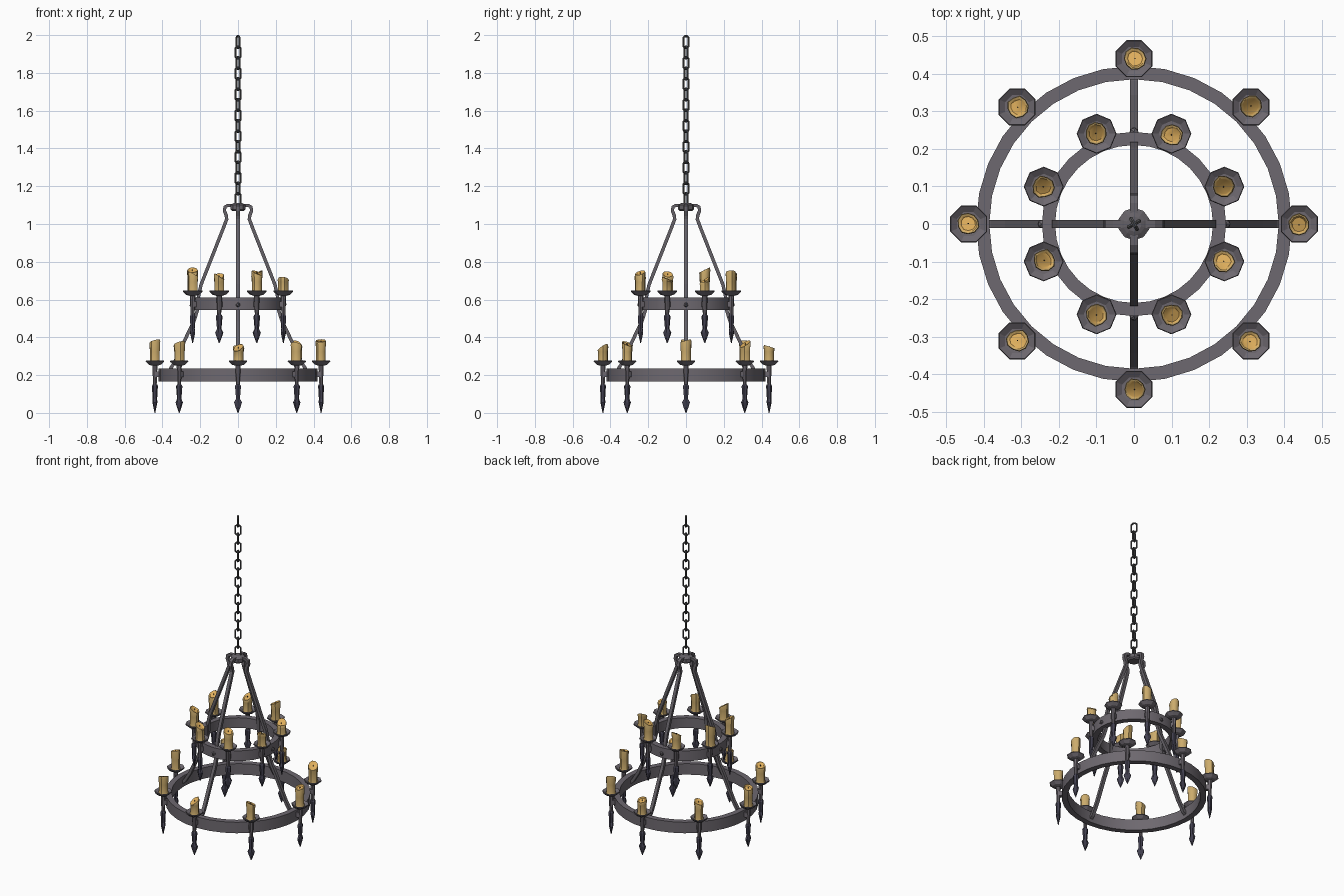
import bpy, bmesh, math, random
from mathutils import Matrix, Vector

if "Cube" in bpy.data.objects:
    bpy.data.objects.remove(bpy.data.objects["Cube"])

random.seed(4)

def mat(name, c):
    m = bpy.data.materials.new(name)
    m.diffuse_color = (*c, 1)
    m.use_nodes = True
    m.node_tree.nodes["Principled BSDF"].inputs["Base Color"].default_value = m.diffuse_color
    return m

IRON = mat("iron", (0.155, 0.14, 0.16))
ARM = mat("arm_iron", (0.13, 0.12, 0.135))
CHAIN = mat("chain_iron", (0.085, 0.085, 0.088))
SPIKE = mat("dark_spike", (0.055, 0.052, 0.08))
WAX = mat("wax", (0.60, 0.41, 0.15))
TOP = mat("melted_wax", (0.74, 0.43, 0.11))
WICK = mat("wick", (0.03, 0.025, 0.02))

def finish(name, bm, mats, smooth=None):
    bmesh.ops.recalc_face_normals(bm, faces=bm.faces)
    me = bpy.data.meshes.new(name)
    bm.to_mesh(me)
    bm.free()
    for m in mats:
        me.materials.append(m)
    ob = bpy.data.objects.new(name, me)
    bpy.context.collection.objects.link(ob)
    if smooth:
        bpy.context.view_layer.objects.active = ob
        ob.select_set(True)
        bpy.ops.object.shade_smooth_by_angle(angle=math.radians(smooth))
        ob.select_set(False)
    return ob

def loft(bm, rings, close=False, caps=True, mi=0):
    """Skin a list of equally long point rings."""
    vs = [[bm.verts.new(p) for p in r] for r in rings]
    n = len(vs[0])
    pairs = list(zip(vs, vs[1:])) + ([(vs[-1], vs[0])] if close else [])
    for a, b in pairs:
        for i in range(n):
            j = (i + 1) % n
            bm.faces.new((a[i], a[j], b[j], b[i])).material_index = mi
    if caps and not close:
        for r in (vs[0], vs[-1]):
            bm.faces.new(r).material_index = mi
    return vs

def circle(rx, ry, z, n, c=(0, 0), off=0.5):
    return [Vector((c[0] + rx * math.cos((i + off) * math.tau / n),
                    c[1] + ry * math.sin((i + off) * math.tau / n), z)) for i in range(n)]

# Iron hoops
def hoop(name, r0, r1, z0, z1, n):
    bm = bmesh.new()
    loft(bm, [circle(r, r, z, n, off=0) for r, z in
              ((r0, z0), (r1, z0), (r1, z1), (r0, z1))], close=True)
    finish(name, bm, [IRON], 25)

hoop("lower_hoop", 0.385, 0.42, 0.165, 0.235, 32)
hoop("upper_hoop", 0.21, 0.245, 0.545, 0.61, 32)

# Four bent arms from the hub to the lower hoop, plus rivets on the upper hoop
PATH = [(0.02, 1.098), (0.055, 1.098), (0.069, 1.09), (0.072, 1.07), (0.062, 1.045),
        (0.06, 1.025), (0.075, 0.985), (0.195, 0.68), (0.209, 0.62), (0.213, 0.55),
        (0.235, 0.48), (0.27, 0.41), (0.335, 0.27), (0.375, 0.205), (0.39, 0.195)]
for k in range(4):
    rot = Matrix.Rotation(k * math.pi / 2, 3, 'Z')
    bm = bmesh.new()
    rings = []
    for i, (x, z) in enumerate(PATH):
        a, b = PATH[max(i - 1, 0)], PATH[min(i + 1, len(PATH) - 1)]
        t = Vector((b[0] - a[0], 0, b[1] - a[1])).normalized()
        u, v = Vector((-t.z, 0, t.x)) * 0.009, Vector((0, 0.010, 0))
        p = Vector((x, 0, z))
        rings.append([rot @ (p + u * s + v * w) for s, w in ((1, 1), (1, -1), (-1, -1), (-1, 1))])
    loft(bm, rings)
    finish("arm", bm, [ARM])
    bm = bmesh.new()
    bmesh.ops.create_icosphere(bm, subdivisions=1, radius=0.013)
    bmesh.ops.translate(bm, verts=bm.verts, vec=rot @ Vector((0.245, 0, 0.572)))
    finish("rivet", bm, [ARM])

# Hub
bm = bmesh.new()
loft(bm, [circle(r, r, z, 10) for r, z in
          ((0.034, 1.07), (0.043, 1.078), (0.043, 1.1), (0.03, 1.108), (0.02, 1.112))])
finish("hub", bm, [ARM])

# Chain of elongated links, alternately turned
N, L, W, T = 16, 0.074, 0.022, 0.0058
pitch = (2.0 - 1.095 - L) / (N - 1)
for k in range(N):
    zc = 1.095 + L / 2 + k * pitch
    rot = Matrix.Rotation(math.radians(30 + 90 * (k % 2)), 3, 'Z')
    w, h, c = W - T, L / 2 - T, 0.009
    pts = [(w, h - c), (w - c, h), (-w + c, h), (-w, h - c),
           (-w, -h + c), (-w + c, -h), (w - c, -h), (w, -h + c)]
    bm = bmesh.new()
    rings = []
    for x, z in pts:
        p = Vector((x, 0, z))
        d = Vector((x / w, 0, (1 if z > 0 else -1) * (0.4 if abs(z) < h else 1)))
        d.x *= 1 if abs(z) < h else 0.5
        d.normalize()
        ring = [p + d * T * math.cos(a) + Vector((0, T * math.sin(a), 0))
                for a in (i * math.tau / 6 for i in range(6))]
        rings.append([rot @ q + Vector((0, 0, zc)) for q in ring])
    loft(bm, rings, close=True)
    finish("chain_link", bm, [CHAIN], 30)

# Candle holder: saucer, stem, flattened arrow-shaped spike. Local x is radial.
def holder(m):
    bm = bmesh.new()
    loft(bm, [circle(r, r, z, 8) for r, z in
              ((0.016, 0.25), (0.034, 0.255), (0.053, 0.272), (0.051, 0.277), (0.034, 0.266), (0.01, 0.265))])
    bm.transform(m)
    finish("saucer", bm, [IRON])
    bm = bmesh.new()
    loft(bm, [circle(r, r, z, 8) for r, z in ((0.010, 0.14), (0.012, 0.19), (0.015, 0.255))])
    b = bmesh.ops.create_cube(bm, size=1)["verts"]
    bmesh.ops.scale(bm, verts=b, vec=(0.03, 0.024, 0.03))
    bmesh.ops.translate(bm, verts=b, vec=(-0.016, 0, 0.205))
    bm.transform(m)
    finish("holder_stem", bm, [IRON])
    bm = bmesh.new()
    loft(bm, [circle(rx, ry, z, 6, off=0) for rx, ry, z in
              ((0.012, 0.013, 0.150), (0.016, 0.018, 0.142), (0.015, 0.017, 0.128),
               (0.012, 0.012, 0.075), (0.013, 0.024, 0.055), (0.008, 0.015, 0.03), (0.002, 0.002, 0.0))])
    bm.transform(m)
    finish("spike", bm, [SPIKE])

# Candle: slightly wobbly wax column with a slanted, hollowed top and wick
def candle(m, h):
    bm = bmesh.new()
    n, z0 = 10, 0.264
    a0, tilt = random.uniform(0, math.tau), random.uniform(0.006, 0.02)
    cx, cy = random.uniform(-.003, .003), random.uniform(-.003, .003)
    wob = [random.uniform(0.94, 1.08) for _ in range(n)]
    def ring(r, z, slant, dx=1):
        out = circle(r, r, z, n, (cx * dx, cy * dx))
        for i, p in enumerate(out):
            p.x *= wob[i]
            p.y *= wob[i]
            p.z += slant * (math.cos((i + .5) * math.tau / n - a0) - 1)
        return out
    vs = loft(bm, [ring(0.029, z0, 0), ring(0.026, z0 + 0.012, 0), ring(0.026, z0 + 0.06, 0),
                   ring(0.029, h - 0.012, tilt * .7), ring(0.027, h, tilt),
                   ring(0.023, h - 0.001, tilt), ring(0.019, h - 0.008, tilt * .8)])
    bm.faces.ensure_lookup_table()
    for f in bm.faces:
        if all(v in vs[-1] or v in vs[-2] for v in f.verts):
            f.material_index = 1
    zt = h - 0.008 - tilt * .8
    loft(bm, [circle(0.002, 0.002, z, 4, (cx, cy)) for z in (zt - 0.004, zt + 0.008)], mi=2)
    bm.transform(m)
    finish("candle", bm, [WAX, TOP, WICK], 40)

# Two tiers of eight; candle tops listed counter-clockwise from +x
LOW = [0.39, 0.385, 0.36, 0.385, 0.39, 0.38, 0.365, 0.375]
HIGH = [0.35, 0.385, 0.37, 0.40, 0.38, 0.37, 0.385, 0.35]
for name, r, dz, start, tops in (("lower", 0.44, 0, 0, LOW), ("upper", 0.26, 0.37, 22.5, HIGH)):
    for k, h in enumerate(tops):
        m = (Matrix.Rotation(math.radians(start + 45 * k), 4, 'Z')
             @ Matrix.Translation((r, 0, dz)))
        holder(m)
        candle(m, h)
